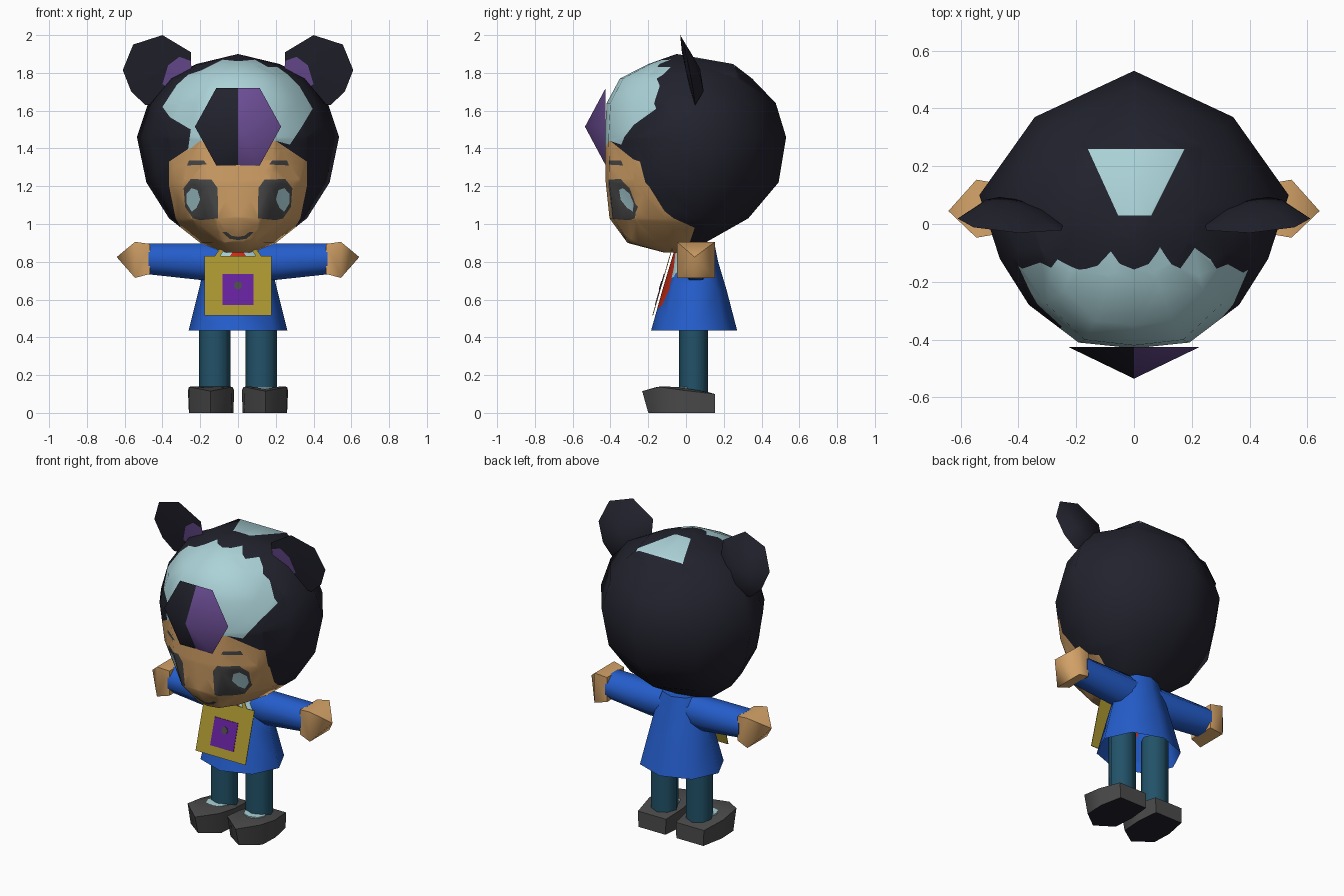
import bpy, bmesh, math
from mathutils import Vector

if "Cube" in bpy.data.objects:
    bpy.data.objects.remove(bpy.data.objects["Cube"])

COLORS = {
    "dark_navy": (.016, .016, .027), "pale_blue": (.41, .65, .69), "skin": (.67, .37, .14),
    "grey": (.07, .07, .07), "soft_purple": (.15, .075, .30), "badge_purple": (.13, .015, .33),
    "coat_blue": (.018, .11, .60), "gold": (.40, .30, .03), "trouser_teal": (.016, .085, .14),
    "red": (.58, .026, .008)}
NAMES = list(COLORS)
MATS = []
for n, c in COLORS.items():
    m = bpy.data.materials.new(n)
    m.diffuse_color = (*c, 1)
    m.use_nodes = True
    m.node_tree.nodes["Principled BSDF"].inputs["Base Color"].default_value = m.diffuse_color
    MATS.append(m)


def finish(name, bm, angle=35):
    """Turn a bmesh into a named, shaded object."""
    me = bpy.data.meshes.new(name)
    bm.to_mesh(me)
    bm.free()
    for m in MATS:
        me.materials.append(m)
    ob = bpy.data.objects.new(name, me)
    bpy.context.collection.objects.link(ob)
    bpy.ops.object.select_all(action='DESELECT')
    ob.select_set(True)
    bpy.context.view_layer.objects.active = ob
    if angle:
        bpy.ops.object.shade_smooth_by_angle(angle=math.radians(angle))
    return ob


def loft(rings, color, cap=(True, True)):
    """Skin a list of equal-length rings; a one-point ring makes a tip."""
    bm = bmesh.new()
    rows = [[bm.verts.new(p) for p in r] for r in rings]
    for a, b in zip(rows, rows[1:]):
        n = max(len(a), len(b))
        for i in range(n):
            j = (i + 1) % n
            quad = [a[i % len(a)], a[j % len(a)], b[j % len(b)], b[i % len(b)]]
            bm.faces.new(list(dict.fromkeys(quad)))
    for row, c in ((rows[0], cap[0]), (rows[-1], cap[1])):
        if c and len(row) > 2:
            bm.faces.new(row)
    bmesh.ops.recalc_face_normals(bm, faces=bm.faces)
    for f in bm.faces:
        f.material_index = NAMES.index(color)
    return bm


def inside(p, poly):
    hit = False
    for (x1, y1), (x2, y2) in zip(poly, poly[1:] + poly[:1]):
        if (y1 > p[1]) != (y2 > p[1]) and p[0] < (x2 - x1) * (p[1] - y1) / (y2 - y1) + x1:
            hit = not hit
    return hit


def paint(bm, poly, color, axis=1, sign=-1):
    """Cut an outline into the faces looking along an axis and colour its inside."""
    u, v = (0, 2) if axis == 1 else (0, 1)

    def facing():
        bm.normal_update()
        return [f for f in bm.faces if f.normal[axis] * sign > .03]
    for p, q in zip(poly, poly[1:] + poly[:1]):
        lo = [min(p[k], q[k]) - .001 for k in (0, 1)]
        hi = [max(p[k], q[k]) + .001 for k in (0, 1)]
        geom = set()
        for f in facing():
            cs = [(w.co[u], w.co[v]) for w in f.verts]
            if all(max(c[k] for c in cs) > lo[k] and min(c[k] for c in cs) < hi[k] for k in (0, 1)):
                geom.update([f, *f.edges, *f.verts])
        if not geom:
            continue
        co, no = Vector((0, 0, 0)), Vector((0, 0, 0))
        co[u], co[v] = p
        no[u], no[v] = q[1] - p[1], p[0] - q[0]
        bmesh.ops.bisect_plane(bm, geom=list(geom), dist=1e-5, plane_co=co, plane_no=no.normalized())
    for f in facing():
        c = f.calc_center_median()
        if inside((c[u], c[v]), poly):
            f.material_index = NAMES.index(color)


def mir(poly, s=-1):
    return [(s * x, z) for x, z in poly]


def both(poly):
    """Close a right-hand outline that starts and ends on the centre line."""
    return poly + mir(poly[-2:0:-1])


def oval(cx, cy, z, rx, ry, n=8, ph=0):
    return [(cx + rx * math.cos(ph + i * math.tau / n), cy + ry * math.sin(ph + i * math.tau / n), z)
            for i in range(n)]


# Head: one faceted shell of stacked rings, slimmer at the upper front corners
around = both([(0, .53), (.34, .37), (.53, .10), (.46, -.12), (.36, -.28), (.19, -.41), (0, -.43)])
levels = [(.85, .08, .03, .12), (.90, .20, .10, .31), (1.03, .365, .33, .405), (1.22, .485, .49, .425),
          (1.46, .535, .53, .43), (1.64, .475, .475, .42), (1.77, .37, .35, .35)]
rings = [[(x * w / .53 * (.95 if z > 1.6 and -.4 < y < -.2 else 1),
           y * (b / .53 if y > 0 else f / .43) * (1.12 if z > 1.7 and .3 < y < .5 else 1), z)
          for x, y in around] for z, w, b, f in levels]
# flat crown edge at the back of the top ring
crown = both([(0, .25), (.17, .25), (.22, .05), (.19, -.06), (.14, -.13), (.08, -.19), (0, -.20)])
rings += [[(x, y, 1.847) for x, y in crown], [(0, -.05, 1.9)]]
head = loft(rings, "dark_navy")
bmesh.ops.triangulate(head, faces=head.faces)
paint(head, both([(0, .80), (.2, .80), (.33, 1.03), (.365, 1.2), (.365, 1.33), (.2, 1.44), (0, 1.44)]), "skin")
# pale fringe and crown patch
paint(head, [(-.40, 1.62), (-.325, 1.735), (-.265, 1.79), (-.19, 1.815), (-.08, 1.87), (0, 1.862), (.09, 1.87),
             (.16, 1.83), (.21, 1.83), (.265, 1.79), (.325, 1.73), (.395, 1.61), (.335, 1.51), (.275, 1.42),
             (.2, 1.44), (0, 1.4), (-.2, 1.44), (-.265, 1.39), (-.25, 1.5), (-.36, 1.565)], "pale_blue")
paint(head, [(-.16, .26), (.175, .26), (.06, .03), (-.055, .03)], "pale_blue", 2, 1)
# eyes, glints, brows and mouth
eye = [(.105, 1.03), (.108, 1.19), (.14, 1.235), (.25, 1.238), (.288, 1.19), (.28, 1.09), (.24, 1.03), (.2, 1.02)]
glint = [(.2, 1.13), (.215, 1.18), (.245, 1.19), (.272, 1.16), (.272, 1.11), (.245, 1.065), (.22, 1.085)]
brow = [(.165, 1.315), (.18, 1.335), (.26, 1.335), (.27, 1.31)]
for s in (-1, 1):
    paint(head, mir(eye, s), "grey")
    paint(head, mir(glint, s), "pale_blue")
    paint(head, mir(brow, s), "grey")
paint(head, both([(0, .915), (.045, .922), (.085, .958), (.06, .958), (.035, .938), (0, .932)]), "grey")
finish("head", head, 60)

# Forehead gem: two-tone six-sided pyramid
hexa = [(0, 1.72), (.115, 1.72), (.228, 1.515), (.115, 1.31), (0, 1.31), (-.115, 1.31), (-.228, 1.515),
        (-.115, 1.72)]
gem = loft([[(x, -.425, z) for x, z in hexa], [(0, -.535, 1.515)]], "dark_navy")
for f in gem.faces:
    if f.calc_center_median().x > .01:
        f.material_index = NAMES.index("soft_purple")
finish("forehead_gem", gem, 60)

# Ears: leaning discs with domed backs and a coloured patch in front
rim = [(.4, 2.0), (.555, 1.95), (.61, 1.815), (.565, 1.70), (.49, 1.63), (.33, 1.65), (.245, 1.77), (.25, 1.91)]
patch = [(.2, 1.8), (.24, 1.86), (.31, 1.885), (.37, 1.84), (.4, 1.74), (.25, 1.65)]
for s, side in ((-1, "left"), (1, "right")):
    def disc(k, dy):
        return [(s * (.43 + (x - .43) * k), .045 - .2 * (z - 1.63) + .06 * (x - .43) + dy,
                 1.81 + (z - 1.81) * k) for x, z in rim]
    ear = loft([[(s * .43, .0, 1.81)], disc(1, 0), disc(.6, .045), [(s * .43, .075, 1.82)]], "dark_navy")
    paint(ear, mir(patch, s), "soft_purple")
    finish(side + "_ear", ear, 60)

# Coat: flared eight-sided tunic, open at the hem, with shirt and tie panels cut into the chest
coat = loft([oval(0, .043, .435, .262, .228), oval(0, .045, .65, .208, .17),
             oval(0, .045, .80, .17, .125), oval(0, .05, .90, .12, .10)], "coat_blue", (False, True))
paint(coat, both([(0, .70), (.125, .72), (.155, .80), (.115, .89), (0, .90)]), "pale_blue")
paint(coat, both([(0, .55), (.06, .57), (.105, .65), (.08, .77), (.03, .85), (.02, .89), (0, .90)]), "red")
finish("coat", coat, 60)


def plate(name, poly, color, y_of, t=.006):
    """Thin sheet whose depth follows the slope of the chest."""
    return finish(name, loft([[(x, y_of(z) + d, z) for x, z in poly] for d in (0, -t)], color), 0)


def chest(off):
    return lambda z: -.08 - .29 * (.80 - z) - off


# Hanging bag with badge and straps
plate("bag", [(-.178, .515), (.178, .515), (.178, .83), (-.178, .83)], "gold", chest(.012), .004)
plate("badge", [(-.083, .57), (.083, .57), (.083, .735), (-.083, .735)], "badge_purple", chest(.016), .003)
plate("badge_dot", [(.022 * math.cos(i * math.pi / 4), .675 + .022 * math.sin(i * math.pi / 4))
                    for i in range(8)], "grey", chest(.019), .003)

for s, side in ((-1, "left"), (1, "right")):
    plate(side + "_strap", mir([(.10, .82), (.13, .82), (.085, .885), (.06, .885)], s), "gold", chest(.012), .004)

    # Sleeve and faceted pointed hand, as rings along the arm
    def cross(x, zc, ry, rz, n=8):
        return [(s * x, .053 + ry * math.cos((i + .5) * math.tau / n),
                 zc + rz * math.sin((i + .5) * math.tau / n)) for i in range(n)]
    finish(side + "_sleeve", loft([cross(.06, .80, .09, .105), cross(.2, .80, .095, .104),
                                   cross(.475, .815, .099, .088)], "coat_blue"), 60)
    finish(side + "_hand", loft([cross(.465, .815, .122, .112, 4), cross(.545, .81, .142, .135, 4),
                                 [(s * .642, .045, .825)]], "skin"), 60)

    # Leg, sock and shoe
    cx = s * .124
    finish(side + "_leg", loft([oval(cx, .04, z, .083, .077) for z in (.08, .56)], "trouser_teal"), 50)
    finish(side + "_sock", loft([oval(cx + s * .01, -.02, z, .07, .06) for z in (.1, .136)], "pale_blue"), 50)
    sole = [(.035, .155), (.235, .155), (.265, .0), (.26, -.14), (.145, -.23), (.03, -.15), (.02, .0)]
    top_z = (.10, .10, .118, .138, .115, .138, .118)
    shoe = loft([[(s * (.14 + (x - .14) * .96), y * .92 + .012, 0) for x, y in sole],
                 [(s * x, y - .002, z) for (x, y), z in zip(sole, top_z)],
                 [(s * (.14 + (x - .14) * .7), y * .7, min(z + .012, .14))
                  for (x, y), z in zip(sole, top_z)]], "grey")
    for f in shoe.faces:
        if f.normal.z < -.9:
            f.material_index = NAMES.index("dark_navy")
    finish(side + "_shoe", shoe, 65)
